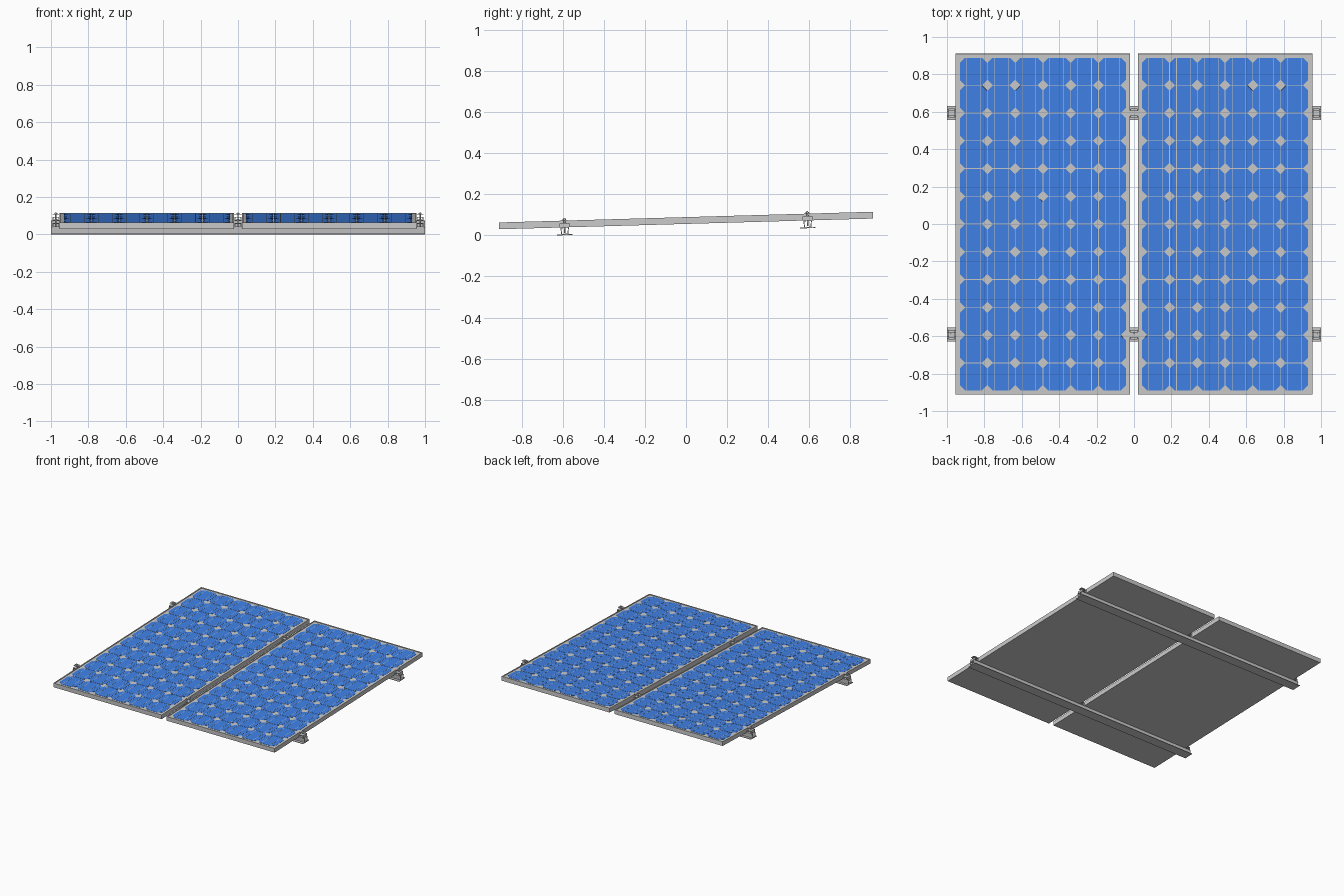
import bpy, bmesh, math
from mathutils import Matrix, Vector

if "Cube" in bpy.data.objects:
    bpy.data.objects.remove(bpy.data.objects["Cube"])

SLOPE = math.atan(0.0286)
PX, HW, HL, HT = 0.487, 0.4665, 0.911, 0.0165   # panel centre x, half width, half length, half thickness
NX, NY, PITCH = 6, 12, 0.1485                   # cell grid
RAIL_Z = -0.0545                                # rail underside in the tilted frame
LIFT = -RAIL_Z * math.cos(SLOPE) + 0.629 * math.sin(SLOPE)
TILT = Matrix.Translation((0, 0, LIFT)) @ Matrix.Rotation(SLOPE, 4, 'X')

blue = bpy.data.materials.new("cell_blue")
blue.diffuse_color = (0.05, 0.22, 0.8, 1)
blue.use_nodes = True
blue.node_tree.nodes["Principled BSDF"].inputs["Base Color"].default_value = blue.diffuse_color


def finish(bm, name, mat=None):
    bmesh.ops.recalc_face_normals(bm, faces=bm.faces)
    me = bpy.data.meshes.new(name)
    bm.to_mesh(me)
    bm.free()
    ob = bpy.data.objects.new(name, me)
    ob.matrix_world = TILT
    if mat:
        me.materials.append(mat)
    bpy.context.collection.objects.link(ob)
    return ob


def box(bm, x, y, z0, z1, sx, sy):
    m = Matrix.Translation((x, y, (z0 + z1) / 2)) @ Matrix.Diagonal((sx, sy, z1 - z0, 1))
    return bmesh.ops.create_cube(bm, size=1, matrix=m)["verts"]


def extrude(bm, pts, vec):
    f = bm.faces.new([bm.verts.new(p) for p in pts])
    r = bmesh.ops.extrude_face_region(bm, geom=[f], use_keep_orig=True)
    bmesh.ops.translate(bm, vec=vec, verts=[v for v in r["geom"] if isinstance(v, bmesh.types.BMVert)])


def cylinder(bm, x, y, z0, z1, r, n):
    bmesh.ops.create_cone(bm, cap_ends=True, segments=n, radius1=r, radius2=r, depth=z1 - z0,
                          matrix=Matrix.Translation((x, y, (z0 + z1) / 2)))


def panel(side, cx):
    # tray: frame rim with a recessed backing sheet
    bm = bmesh.new()
    box(bm, cx, 0, -HT, HT, 2 * HW, 2 * HL)
    bm.normal_update()
    top = max(bm.faces, key=lambda f: f.calc_center_median().z)
    bmesh.ops.inset_region(bm, faces=[top], thickness=0.011)
    r = bmesh.ops.extrude_face_region(bm, geom=[top])
    bmesh.ops.translate(bm, vec=(0, 0, -0.004),
                        verts=[v for v in r["geom"] if isinstance(v, bmesh.types.BMVert)])
    if top.is_valid:
        bmesh.ops.delete(bm, geom=[top], context='FACES_ONLY')
    finish(bm, side + "_panel_frame")

    # octagonal solar cells
    bm = bmesh.new()
    h, c, z = PITCH / 2 - 0.002, 0.026, HT - 0.004
    octagon = [(h, h - c), (h - c, h), (c - h, h), (-h, h - c),
               (-h, c - h), (c - h, -h), (h - c, -h), (h, c - h)]
    xs = [cx + (i - (NX - 1) / 2) * PITCH for i in range(NX)]
    for x in xs:
        for j in range(NY):
            y = (j - (NY - 1) / 2) * PITCH
            extrude(bm, [(x + a, y + b, z) for a, b in octagon], (0, 0, 0.0012))
    finish(bm, side + "_cells", blue)

    # conductor strips, two per column
    bm = bmesh.new()
    for x in xs:
        for d in (-0.037, 0.037):
            box(bm, x + d, 0, z, z + 0.0018, 0.003, NY * PITCH)
    finish(bm, side + "_conductor_strips")


panel("left", -PX)
panel("right", PX)

# rail section: flanged foot with a channel open at the top
half = [(0.037, 0), (0.037, 0.004), (0.017, 0.004), (0.021, 0.038),
        (0.009, 0.038), (0.009, 0.034), (0.016, 0.034), (0.0135, 0.007)]
section = half + [(-y, z) for y, z in reversed(half)]

for row, y0 in (("front", -0.592), ("rear", 0.592)):
    bm = bmesh.new()
    extrude(bm, [(-1, y0 + y, RAIL_Z + z) for y, z in section], (2, 0, 0))
    finish(bm, row + "_rail")

    # clamps hold the panel edges to the rail
    for place, x in (("left", -0.974), ("middle", 0), ("right", 0.974)):
        bm = bmesh.new()
        box(bm, x, y0, -HT, -HT + 0.003, 0.036, 0.05)
        for s in (-1, 1):
            box(bm, x + s * 0.0155, y0, -HT + 0.003, 0.004, 0.004, 0.05)
        box(bm, x, y0, 0.001, 0.004, 0.027, 0.05)
        box(bm, x, y0, HT, HT + 0.003, 0.036 if x else 0.044, 0.03)
        finish(bm, f"{row}_{place}_clamp")
        bm = bmesh.new()
        cylinder(bm, x, y0, RAIL_Z + 0.01, HT + 0.012, 0.004, 12)
        cylinder(bm, x, y0, HT + 0.003, HT + 0.009, 0.009, 6)
        finish(bm, f"{row}_{place}_bolt")
